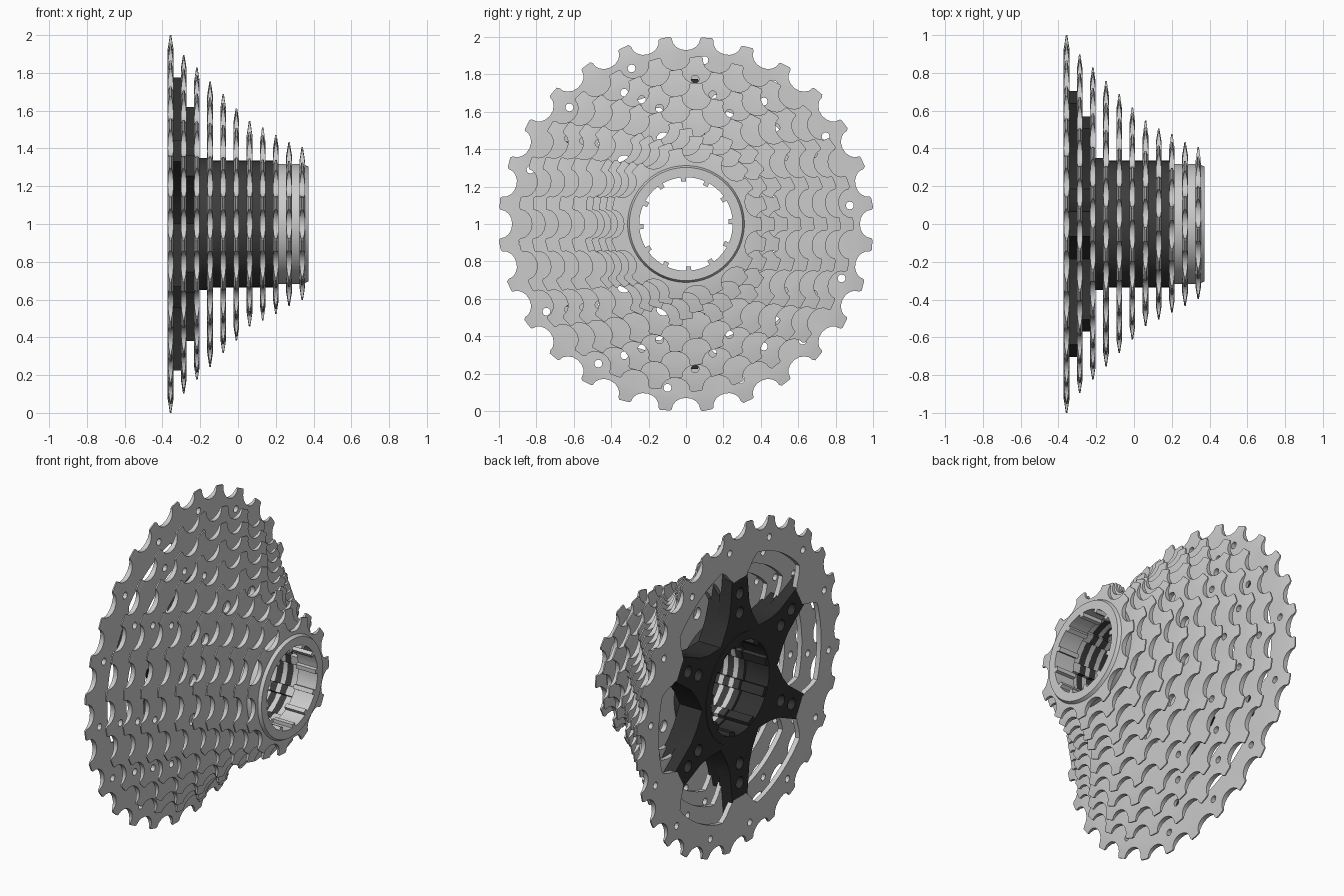
import bpy, bmesh
from math import sin, cos, pi, hypot, radians
from mathutils import Vector
from mathutils.geometry import delaunay_2d_cdt

if "Cube" in bpy.data.objects:
    bpy.data.objects.remove(bpy.data.objects["Cube"])

PITCH, H = 0.222, 0.015
TEETH = [28, 25, 23, 21, 19, 17, 15, 14, 13, 12, 11]
XS = [-0.357 + 0.0697 * i for i in range(11)]
ARMS = [radians(30 + 60 * i) for i in range(6)]


def material(name, v):
    m = bpy.data.materials.new(name)
    m.diffuse_color = (v, v, v, 1)
    m.use_nodes = True
    m.node_tree.nodes["Principled BSDF"].inputs["Base Color"].default_value = m.diffuse_color
    return m


DARK = material("dark_carrier", 0.03)
SPACER = material("dark_spacer", 0.045)


def pol(r, a):
    return (r * cos(a), r * sin(a))


def circle(r, n=64, c=(0, 0)):
    return [(c[0] + r * cos(2 * pi * i / n), c[1] + r * sin(2 * pi * i / n)) for i in range(n)]


def local(r, w, a):
    """radial / tangential coordinates at angle a"""
    return (r * cos(a) - w * sin(a), r * sin(a) + w * cos(a))


def spline_bore(r_in, r_out, n, frac=0.3):
    """bore with n keys pointing inwards"""
    pts = []
    for i in range(n):
        a, p = 2 * pi * i / n, 2 * pi / n
        pts += [pol(r_in, a), pol(r_in, a + p * frac)]
        pts += [pol(r_out, a + p * (frac + (1 - frac) * k / 5)) for k in range(6)]
    return pts


def plate(name, loops, x0, x1, mat=None, taper=None, extra=()):
    """flat part in the yz plane; first loop is the outline, the others are holes"""
    pts, edges = [], []
    for lp in loops:
        b, n = len(pts), len(lp)
        pts += lp
        edges += [(b + i, b + (i + 1) % n) for i in range(n)]
    segs = [(pts[a], pts[b]) for a, b in edges]
    allp = [Vector(p) for p in list(pts) + list(extra)]
    vs, _, fs, *_ = delaunay_2d_cdt(allp, edges, [], 0, 1e-6)

    def inside(x, y):
        odd = False
        for (ax, ay), (bx, by) in segs:
            if (ay > y) != (by > y) and x < ax + (y - ay) * (bx - ax) / (by - ay):
                odd = not odd
        return odd

    keep = [f for f in fs if inside(sum(vs[i].x for i in f) / len(f), sum(vs[i].y for i in f) / len(f))]
    bm = bmesh.new()
    mid, half = (x0 + x1) / 2, (x1 - x0) / 2
    lo, hi = [], []
    for v in vs:
        h = half
        if taper:
            k = (hypot(v.x, v.y) - taper[0]) / (taper[1] - taper[0])
            h *= 1 - 0.75 * min(max(k, 0), 1)
        lo.append(bm.verts.new((mid - h, v.x, v.y + 1)))
        hi.append(bm.verts.new((mid + h, v.x, v.y + 1)))
    directed = set()
    for f in keep:
        bm.faces.new([hi[i] for i in f])
        bm.faces.new([lo[i] for i in reversed(f)])
        directed |= {(f[i], f[(i + 1) % len(f)]) for i in range(len(f))}
    for a, b in directed:
        if (b, a) not in directed:
            bm.faces.new((lo[a], lo[b], hi[b], hi[a]))
    bmesh.ops.delete(bm, geom=[v for v in bm.verts if not v.link_faces], context='VERTS')
    bmesh.ops.recalc_face_normals(bm, faces=bm.faces)
    me = bpy.data.meshes.new(name)
    bm.to_mesh(me)
    bm.free()
    ob = bpy.data.objects.new(name, me)
    bpy.context.collection.objects.link(ob)
    if mat:
        me.materials.append(mat)
    bpy.context.view_layer.objects.active = ob
    bpy.ops.object.select_all(action='DESELECT')
    ob.select_set(True)
    bpy.ops.object.shade_smooth_by_angle(angle=radians(28))
    return ob


def tooth_outline(n, rp):
    """rounded roller valleys separated by short flat-topped teeth"""
    pts = []
    for i in range(n):
        a = pi + 2 * pi * i / n
        for k in range(9):
            f = pi * k / 8
            pts.append(local(rp - 0.062 * sin(f), -0.076 * cos(f), a))
        t = a + pi / n
        pts += [local(rp + 0.013, -0.026, t), local(rp + 0.008, 0.028, t)]
    return pts


def scalloped_hole(window, tab):
    """open centre with six tabs reaching inwards to the carrier arms"""
    pts = []
    for i in range(144):
        a = 2 * pi * i / 144
        d = abs((a - ARMS[0] + pi / 6) % (pi / 3) - pi / 6)
        s = min(max((d - 0.08) / 0.15, 0), 1)
        s = s * s * (3 - 2 * s)
        pts.append(pol(tab + (window - tab) * s, a))
    return pts


# sprockets
WINDOWS = {28: (0.80, 0.68), 25: (0.71, 0.55), 23: (0.64, 0.50)}
for n, x in zip(TEETH, XS):
    rp = PITCH / (2 * sin(pi / n))
    root = rp - 0.062
    loops = [tooth_outline(n, rp)]
    loops.append(scalloped_hole(*WINDOWS[n]) if n in WINDOWS else spline_bore(0.262, 0.285, 9))
    if n >= 21:   # small drillings below the teeth
        loops += [circle(0.021, 12, pol(rp - 0.11, pi + pi * (2 * i + 1) / n)) for i in range(0, n - 1, 2)]
    if n in (17, 19, 21):   # lightening holes
        loops += [circle(0.036, 14, pol(0.47, radians(15 + 30 * i))) for i in range(12)]
    extra = [pol(root - 0.012, 2 * pi * (i + 0.37) / (4 * n)) for i in range(4 * n)]
    plate(f"sprocket_{n}", loops, x - H, x + H, taper=(root, rp + 0.01), extra=extra)


# six-armed carrier
def star(r):
    pts = []
    for a in ARMS:
        pts += [local(q, w, a) for q, w in
                [(0.42, -0.125), (0.50, -0.095), (r, -0.065), (r, 0.065), (0.50, 0.095), (0.42, 0.125)]]
        pts.append(pol(0.37, a + pi / 6))
    return pts


def arm_holes(r):
    return [circle(0.036, 16, pol(r, a)) for a in ARMS]


BORE = spline_bore(0.262, 0.285, 9)
plate("carrier_rear", [star(0.775), BORE] + arm_holes(0.47) + arm_holes(0.59), -0.3715, -0.29, DARK)
plate("carrier_front", [star(0.62), BORE] + arm_holes(0.47), -0.29, -0.215, DARK)
plate("carrier_rim", [circle(0.335), circle(0.285)], -0.3745, -0.36, DARK)

# spacers
for i in range(2, 10):
    r = 0.35 if i == 2 else 0.335 if i < 8 else 0.318
    plate(f"spacer_{i}", [circle(r), BORE], XS[i] + H * 0.9, XS[i + 1] - H * 0.9, SPACER if i < 8 else None)

# lockring
LOCK = spline_bore(0.228, 0.25, 12, 0.22)
plate("lockring_tube", [circle(0.275), LOCK], 0.24, 0.35)
plate("lockring_flange", [circle(0.315), LOCK], 0.35, 0.3745, taper=None)
bpy.context.object.name = "lockring_flange"
for v in bpy.context.object.data.vertices:   # chamfer the outer front edge
    if v.co.x > 0.37 and hypot(v.co.y, v.co.z - 1) > 0.3:
        v.co.y *= 0.96
        v.co.z = 1 + (v.co.z - 1) * 0.96
